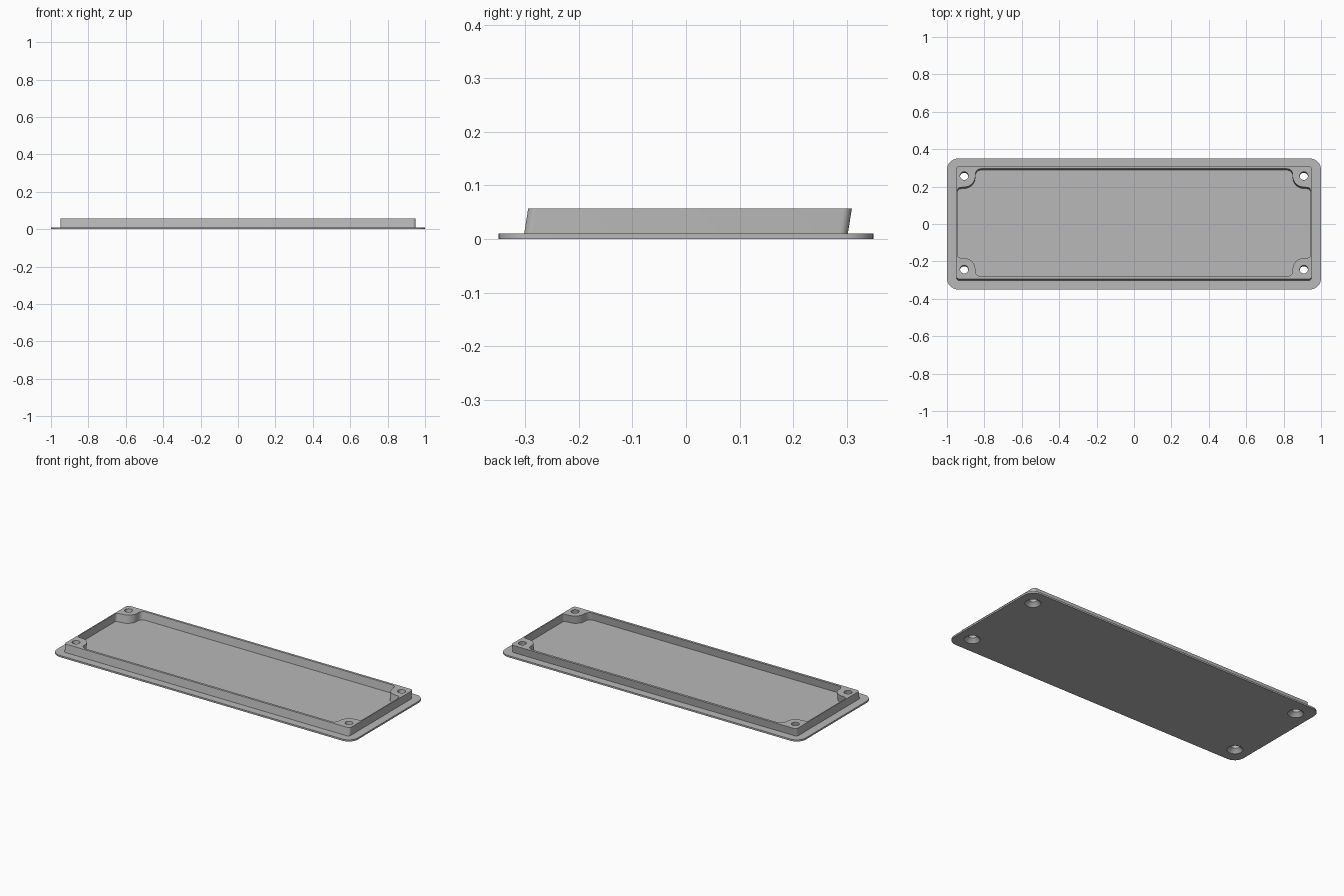
import bpy, bmesh
from math import sin, cos, pi, radians
from mathutils import Vector

cube = bpy.data.objects.get("Cube")
if cube:
    bpy.data.objects.remove(cube, do_unlink=True)

PLATE_TOP, RIM_TOP = 0.01, 0.057
LEAN = 0.16                      # rim leans toward the back
HOLE_X, HOLE_Y = 0.908, 0.25

grey = bpy.data.materials.new("grey")
grey.use_nodes = True
colour = (0.48, 0.48, 0.48, 1)
grey.diffuse_color = colour
grey.node_tree.nodes["Principled BSDF"].inputs["Base Color"].default_value = colour


def arc(cx, cy, r, start, end, steps=8):
    angles = [radians(start + (end - start) * i / steps) for i in range(steps + 1)]
    return [(cx + r * cos(a), cy + r * sin(a)) for a in angles]


def mirrored(quarter):
    """Close a +x +y quarter outline (counter-clockwise) into a full loop."""
    half = quarter + [(-x, y) for x, y in reversed(quarter)]
    return half + [(-x, -y) for x, y in half]


def rounded(hx, hy, r):
    return mirrored(arc(hx - r, hy - r, r, 0, 90))


def make_object(name, bm):
    bmesh.ops.recalc_face_normals(bm, faces=bm.faces[:])
    mesh = bpy.data.meshes.new(name)
    bm.to_mesh(mesh)
    bm.free()
    mesh.materials.append(grey)
    obj = bpy.data.objects.new(name, mesh)
    bpy.context.scene.collection.objects.link(obj)
    return obj


def prism(name, outline, z0, z1):
    bm = bmesh.new()
    face = bm.faces.new([bm.verts.new((x, y, z0)) for x, y in outline])
    top = bmesh.ops.extrude_face_region(bm, geom=[face])["geom"]
    verts = [v for v in top if isinstance(v, bmesh.types.BMVert)]
    bmesh.ops.translate(bm, verts=verts, vec=(0, 0, z1 - z0))
    return make_object(name, bm)


def screw_holes():
    """Four countersunk drills joined in one cutter."""
    bm = bmesh.new()
    n = 32
    profile = [(0.053, -0.01), (0.022, 0.021), (0.022, 0.08)]
    for sx in (-1, 1):
        for sy in (-1, 1):
            rings = [[bm.verts.new((sx * HOLE_X + r * cos(2 * pi * i / n),
                                    sy * HOLE_Y + r * sin(2 * pi * i / n), z))
                      for i in range(n)] for r, z in profile]
            for a, b in zip(rings, rings[1:]):
                for i in range(n):
                    j = (i + 1) % n
                    bm.faces.new((a[i], a[j], b[j], b[i]))
            bm.faces.new(rings[0])
            bm.faces.new(rings[-1])
    return make_object("screw_hole_cutter", bm)


def cut(obj, *cutters):
    for c in cutters:
        mod = obj.modifiers.new("cut", "BOOLEAN")
        mod.operation, mod.solver, mod.object = "DIFFERENCE", "EXACT", c
    bpy.context.view_layer.update()
    graph = bpy.context.evaluated_depsgraph_get()
    mesh = bpy.data.meshes.new_from_object(obj.evaluated_get(graph))
    obj.modifiers.clear()
    obj.data = mesh


# Pocket outline: thin walls with a rounded boss around each screw hole
boss = (arc(0.929, 0.174, 0.014, 0, 90, 4)
        + arc(HOLE_X, HOLE_Y, 0.06, 270, 180)
        + arc(0.818, 0.258, 0.03, 0, 90, 6))
pocket = prism("pocket_cutter", mirrored(boss), -0.05, 0.1)
holes = screw_holes()

# Flat base plate and raised rim
plate = prism("base_plate", rounded(1, 0.35, 0.06), 0, PLATE_TOP)
rim = prism("raised_rim", rounded(0.95, 0.302, 0.016), PLATE_TOP, RIM_TOP)
cut(plate, holes)
cut(rim, pocket, holes)
for cutter in (pocket, holes):
    bpy.data.objects.remove(cutter, do_unlink=True)

# Lean the rim
for v in rim.data.vertices:
    v.co.y += LEAN * (v.co.z - PLATE_TOP)

# Smooth the curved walls, keep edges sharp
for obj in bpy.context.scene.objects:
    obj.select_set(obj in (plate, rim))
bpy.context.view_layer.objects.active = plate
bpy.ops.object.shade_smooth_by_angle(angle=radians(30))
